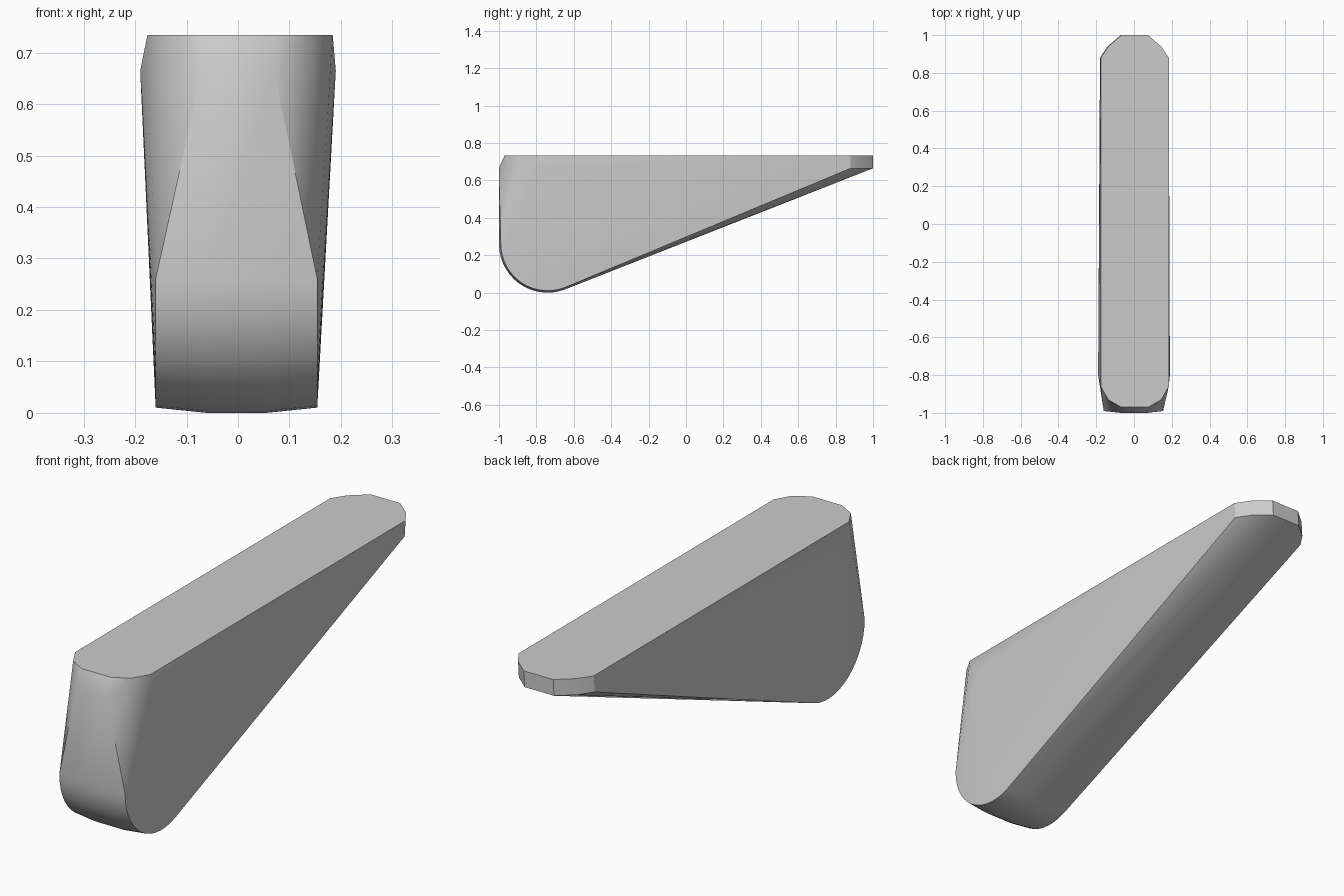
import bpy, bmesh, math

cube = bpy.data.objects.get("Cube")
if cube:
    bpy.data.objects.remove(cube, do_unlink=True)

grey = bpy.data.materials.new("light_grey")
grey.use_nodes = True
grey.diffuse_color = (0.6, 0.6, 0.6, 1)
grey.node_tree.nodes["Principled BSDF"].inputs["Base Color"].default_value = (0.6, 0.6, 0.6, 1)

bm = bmesh.new()


def mirrored(points, z, shift=0.0):
    """Add a half outline on both sides at one height."""
    for x, y in points:
        for side in (-1, 1):
            bm.verts.new((side * x + shift, y, z))


# Rounded tail outline, shared by the deck and the lip beneath it
tail = [(0.18, 0.88), (0.14, 0.94), (0.07, 1.0)]

# Flat deck and its lower lip, which flares at the front
mirrored(tail + [(0.18, -0.86), (0.14, -0.93), (0.07, -0.97)], 0.734, 0.004)
mirrored(tail, 0.665)
mirrored([(0.19, -0.8), (0.07, -1.0)], 0.665)

# Rounded toe: a slightly crowned roll across the width
STEPS = 14
for x, radius in ((0.157, 0.25), (0.06, 0.26)):
    for i in range(STEPS + 1):
        a = math.radians(180 + 111.5 * i / STEPS)
        mirrored([(x, -0.74 + radius * math.cos(a))], 0.26 + radius * math.sin(a), -0.003)

# Skin the sections into one wedge body
hull = bmesh.ops.convex_hull(bm, input=bm.verts)
loose = [v for v in bm.verts if not v.link_faces]
bmesh.ops.delete(bm, geom=loose, context="VERTS")
bmesh.ops.dissolve_limit(bm, angle_limit=math.radians(0.5), verts=bm.verts, edges=bm.edges)
bmesh.ops.recalc_face_normals(bm, faces=bm.faces)

mesh = bpy.data.meshes.new("wedge_body")
bm.to_mesh(mesh)
bm.free()
mesh.materials.append(grey)
body = bpy.data.objects.new("wedge_body", mesh)
bpy.context.collection.objects.link(body)

# Smooth curved areas and keep the rims crisp
bpy.ops.object.select_all(action="DESELECT")
body.select_set(True)
bpy.context.view_layer.objects.active = body
bpy.ops.object.shade_smooth_by_angle(angle=math.radians(30))
